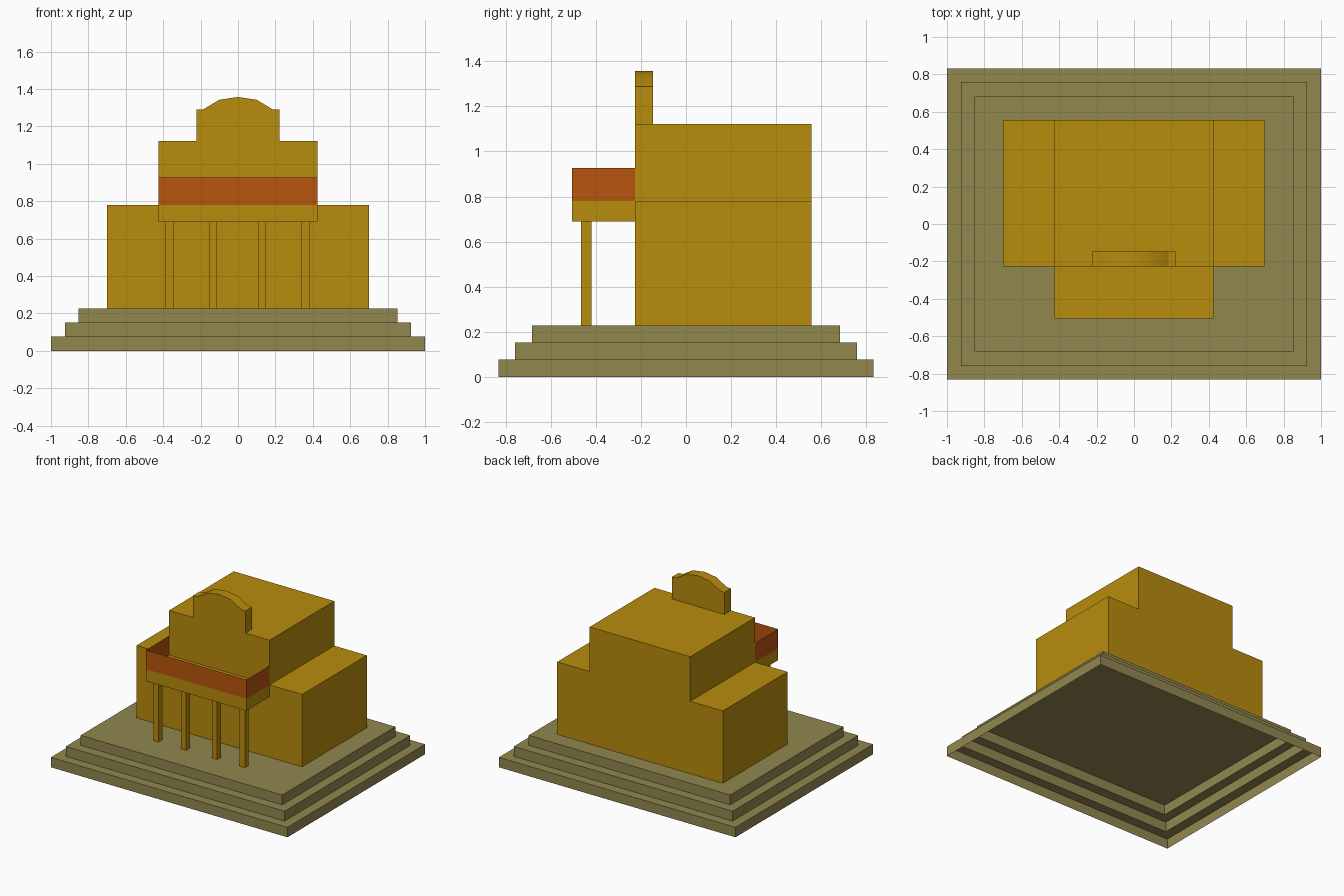
import bpy, bmesh, math

if "Cube" in bpy.data.objects:
    bpy.data.objects.remove(bpy.data.objects["Cube"])


def material(name, rgb):
    m = bpy.data.materials.new(name)
    m.diffuse_color = (*rgb, 1.0)
    m.use_nodes = True
    m.node_tree.nodes["Principled BSDF"].inputs["Base Color"].default_value = m.diffuse_color
    return m


OCHRE = material("ochre wall", (0.485, 0.262, 0.004))
STONE = material("olive stone", (0.287, 0.242, 0.078))
ORANGE = material("burnt orange", (0.479, 0.089, 0.004))

BASE_TOP, ROOF_LOW, ROOF_HIGH = 0.227, 0.78, 1.121
FRONT, BACK = -0.226, 0.556


def finish(bm, name, mat):
    mesh = bpy.data.meshes.new(name)
    bm.to_mesh(mesh)
    bm.free()
    mesh.materials.append(mat)
    ob = bpy.data.objects.new(name, mesh)
    bpy.context.collection.objects.link(ob)
    return ob


def prism(name, profile, y0, y1, mat, open_at=None):
    """Extrude an x-z outline from y0 to y1; drop the hidden face at height open_at."""
    bm = bmesh.new()
    f = bm.faces.new([bm.verts.new((x, y0, z)) for x, z in profile])
    ext = bmesh.ops.extrude_face_region(bm, geom=[f], use_keep_orig=True)
    for v in ext["geom"]:
        if isinstance(v, bmesh.types.BMVert):
            v.co.y = y1
    bmesh.ops.recalc_face_normals(bm, faces=bm.faces)
    if open_at is not None:
        hidden = [f for f in bm.faces
                  if all(abs(v.co.z - open_at) < 1e-5 for v in f.verts)]
        bmesh.ops.delete(bm, geom=hidden, context="FACES_ONLY")
    return finish(bm, name, mat)


def mirrored(half):
    """Complete a right-hand outline (bottom to top) with its left half."""
    return half + [(-x, z) for x, z in reversed(half) if x > 0]


def rect(x0, x1, z0, z1):
    return [(x0, z0), (x1, z0), (x1, z1), (x0, z1)]


# Stepped base: a hollow shell, open underneath
bm = bmesh.new()
prev, z = None, 0.0
for i, (hx, hy) in enumerate([(1.0, 0.831), (0.925, 0.758), (0.852, 0.683)]):
    for z in (i * BASE_TOP / 3, (i + 1) * BASE_TOP / 3):
        ring = [bm.verts.new((sx * hx, sy * hy, z))
                for sx, sy in ((-1, -1), (1, -1), (1, 1), (-1, 1))]
        if prev:
            for k in range(4):
                n = (k + 1) % 4
                bm.faces.new((prev[k], prev[n], ring[n], ring[k]))
        prev = ring
bm.faces.new(prev)
finish(bm, "stepped_base", STONE)

# Main hall with raised centre
prism("main_hall", mirrored([(0.70, BASE_TOP), (0.70, ROOF_LOW), (0.425, ROOF_LOW),
                             (0.425, ROOF_HIGH)]), FRONT, BACK, OCHRE, BASE_TOP)

# Arched gable on the front edge of the roof
gable = prism("arched_gable", mirrored([(0.222, ROOF_HIGH), (0.222, 1.289), (0.185, 1.291),
                                        (0.10, 1.342), (0.0, 1.357)]),
              FRONT, -0.147, OCHRE, ROOF_HIGH)
bpy.context.view_layer.objects.active = gable
gable.select_set(True)
bpy.ops.object.shade_smooth_by_angle(angle=math.radians(25))

# Porch canopy
prism("porch_canopy", rect(-0.425, 0.425, 0.689, ROOF_LOW), -0.506, FRONT, OCHRE)

# Thin parapet around three sides of the canopy
bm = bmesh.new()
path = [(-0.425, FRONT), (-0.425, -0.506), (0.425, -0.506), (0.425, FRONT)]
low, high = ([bm.verts.new((x, y, z)) for x, y in path] for z in (ROOF_LOW, 0.926))
for k in range(3):
    bm.faces.new((low[k], low[k + 1], high[k + 1], high[k]))
finish(bm, "porch_parapet", ORANGE)

# Porch posts
for i, x in enumerate((-0.368, -0.134, 0.128, 0.362)):
    prism(f"porch_post_{i + 1}", rect(x - 0.022, x + 0.022, BASE_TOP, 0.689),
          -0.465, -0.42, OCHRE, BASE_TOP)
